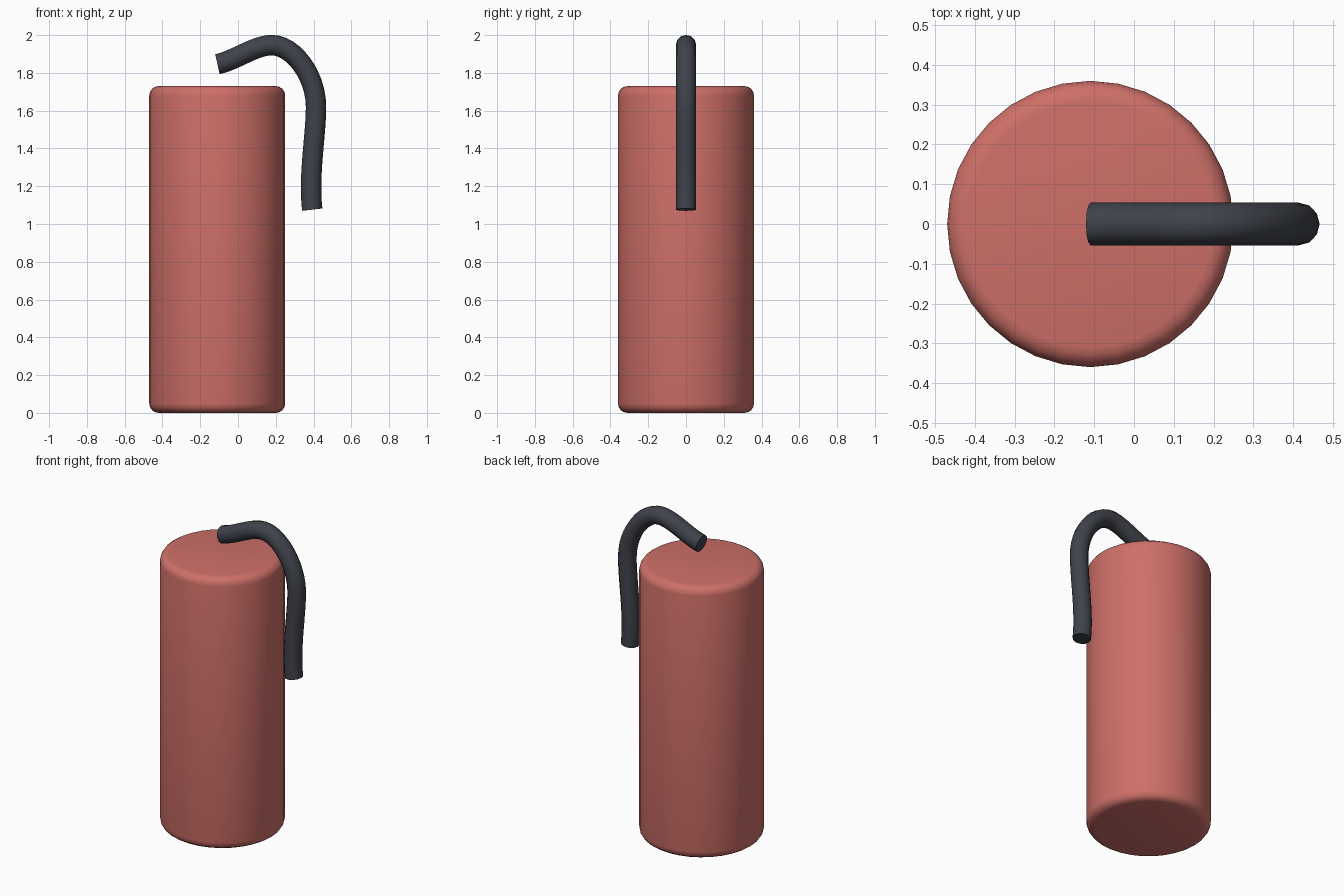
import bpy
from math import radians

if "Cube" in bpy.data.objects:
    bpy.data.objects.remove(bpy.data.objects["Cube"])


def paint(obj, name, color):
    mat = bpy.data.materials.new(name)
    mat.diffuse_color = color
    mat.use_nodes = True
    mat.node_tree.nodes["Principled BSDF"].inputs["Base Color"].default_value = mat.diffuse_color
    obj.data.materials.append(mat)


def make_active(obj):
    bpy.ops.object.select_all(action='DESELECT')
    obj.select_set(True)
    bpy.context.view_layer.objects.active = obj


# Tank: upright cylinder with rounded rims
bpy.ops.mesh.primitive_cylinder_add(vertices=32, radius=0.36, depth=1.73,
                                    location=(-0.11, 0, 0.865))
tank = bpy.context.object
tank.name = "tank"
bevel = tank.modifiers.new("rim", 'BEVEL')
bevel.width = 0.05
bevel.segments = 4
bevel.limit_method = 'ANGLE'
bevel.angle_limit = radians(40)
bpy.ops.object.modifier_apply(modifier="rim")
bpy.ops.object.shade_smooth_by_angle(angle=radians(35))
paint(tank, "red", (0.62, 0.16, 0.14, 1))

# Hose: round tube swept along a hooked path (point x, z, handle-in, handle-out)
path = [
    ((-0.109, 1.846), (-0.2, 1.826), (-0.01, 1.868)),
    ((0.18, 1.947), (0.09, 1.947), (0.29, 1.947)),
    ((0.413, 1.62), (0.413, 1.79), (0.413, 1.47)),
    ((0.393, 1.076), (0.372, 1.26), (0.405, 0.98)),
]
curve = bpy.data.curves.new("hose", 'CURVE')
curve.dimensions = '3D'
curve.bevel_depth = 0.054
curve.bevel_resolution = 4
curve.resolution_u = 12
curve.use_fill_caps = True
spline = curve.splines.new('BEZIER')
spline.bezier_points.add(len(path) - 1)
for point, (co, left, right) in zip(spline.bezier_points, path):
    point.handle_left_type = point.handle_right_type = 'FREE'
    point.co = (co[0], 0, co[1])
    point.handle_left = (left[0], 0, left[1])
    point.handle_right = (right[0], 0, right[1])
hose = bpy.data.objects.new("hose", curve)
bpy.context.collection.objects.link(hose)
make_active(hose)
bpy.ops.object.convert(target='MESH')
hose = bpy.context.object
hose.name = "hose"
bpy.ops.object.shade_smooth_by_angle(angle=radians(40))
paint(hose, "dark_rubber", (0.05, 0.055, 0.07, 1))
